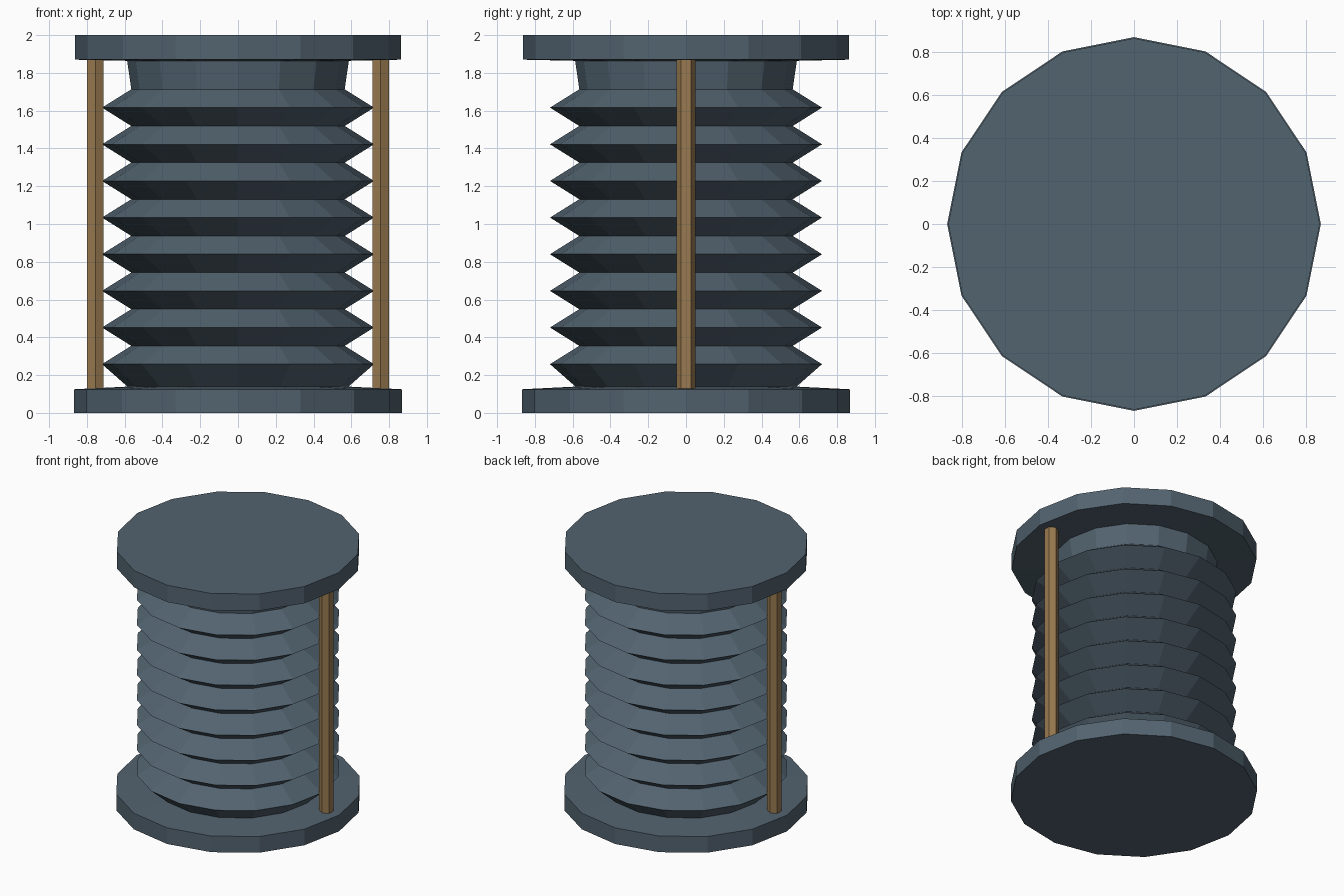
import bpy, bmesh
from math import cos, sin, pi

if "Cube" in bpy.data.objects:
    bpy.data.objects.remove(bpy.data.objects["Cube"])


def make_material(name, colour):
    mat = bpy.data.materials.new(name)
    mat.use_nodes = True
    mat.diffuse_color = (*colour, 1)
    mat.node_tree.nodes["Principled BSDF"].inputs["Base Color"].default_value = (*colour, 1)
    return mat


def lathe(name, profile, sides, mat, x=0, turn=0):
    """Spin a (radius, height) profile into a capped, flat-faced solid."""
    bm = bmesh.new()
    rings = []
    for r, z in profile:
        angles = [turn + 2 * pi * i / sides for i in range(sides)]
        rings.append([bm.verts.new((x + r * cos(a), r * sin(a), z)) for a in angles])
    for low, high in zip(rings, rings[1:]):
        for i in range(sides):
            j = (i + 1) % sides
            bm.faces.new((low[i], low[j], high[j], high[i]))
    bm.faces.new(rings[0][::-1])
    bm.faces.new(rings[-1])
    mesh = bpy.data.meshes.new(name)
    bm.to_mesh(mesh)
    bm.free()
    mesh.materials.append(mat)
    obj = bpy.data.objects.new(name, mesh)
    bpy.context.collection.objects.link(obj)
    return obj


steel = make_material("blue grey steel", (0.085, 0.125, 0.16))
brass = make_material("dull brass", (0.32, 0.195, 0.08))

SIDES = 16
PITCH = 0.194
FOLDS = 8

# End flanges, the lower one rising slightly towards the bellows
lathe("bottom_flange", [(0.867, 0), (0.867, 0.125), (0.57, 0.14)], SIDES, steel)
lathe("top_flange", [(0.585, 1.864), (0.862, 1.87), (0.862, 2)], SIDES, steel)

# Pleated bellows with a flared neck at the top
folds = [(0.58, 0.135)]
for i in range(FOLDS):
    peak = 0.258 + PITCH * i
    folds += [(0.72, peak), (0.565, peak + PITCH / 2)]
folds.append((0.587, 1.866))
lathe("bellows", folds, SIDES, steel)

# Hexagonal tie rods on both sides
for side, x in (("left", 0.755), ("right", -0.755)):
    lathe(side + "_tie_rod", [(0.051, 0.001), (0.051, 1.999)], 6, brass, x, pi / 6)
